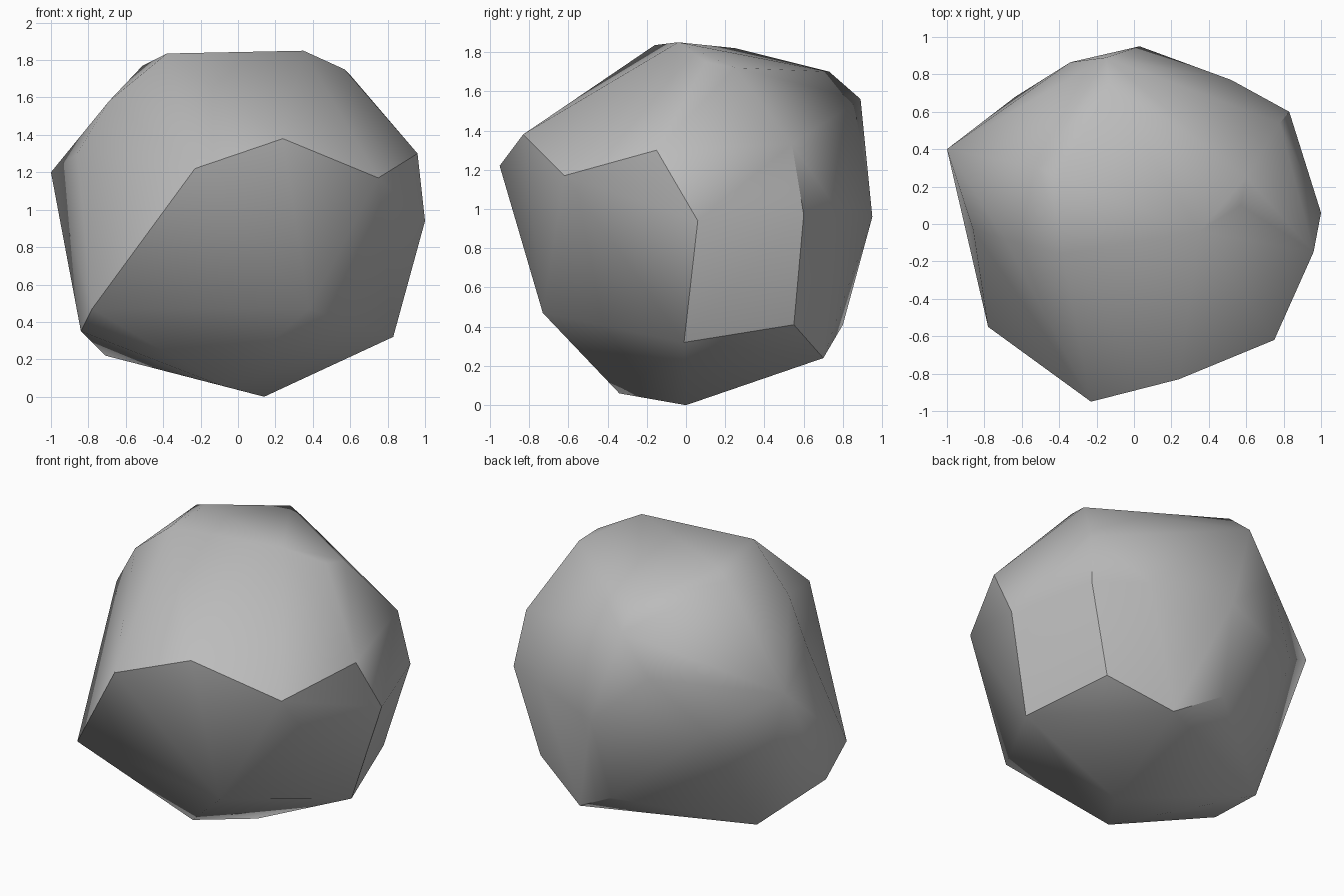
import bpy, bmesh, math
from mathutils import Vector

cube = bpy.data.objects.get("Cube")
if cube:
    bpy.data.objects.remove(cube, do_unlink=True)

# Stone colour
stone = bpy.data.materials.new("grey stone")
stone.use_nodes = True
grey = (0.5, 0.5, 0.5, 1)
stone.diffuse_color = grey
stone.node_tree.nodes["Principled BSDF"].inputs["Base Color"].default_value = grey

# Corners of the chipped boulder
base = [(-.09, -.34, .06), (.14, 0, 0), (.83, -.01, .32), (.67, .55, .41),
        (.28, .7, .24), (-.02, .8, .41), (-.71, .28, .22), (-.84, -.25, .35)]
waist = [(-1, .4, 1.2), (-.78, -.55, .47), (.38, -.73, .47), (-.23, -.95, 1.22),
         (.24, -.83, 1.38), (.75, -.62, 1.17), (.96, -.15, 1.3), (1, .06, .94),
         (.83, .6, .97), (.78, .54, 1.33), (.52, .77, 1), (.03, .95, .96),
         (-.34, .865, 1.3), (-.635, .68, .95), (-.86, -.03, 1.3)]
crown = [(-.69, -.08, 1.58), (-.38, -.16, 1.835), (.35, -.04, 1.85), (.57, .1, 1.75),
         (.6, .25, 1.72), (-.15, .89, 1.56), (-.13, .73, 1.7), (-.4, .25, 1.82),
         (-.51, .3, 1.77)]

# Boulder: tight skin over the corners
bm = bmesh.new()
for corner in base + waist + crown:
    bm.verts.new(Vector(corner))
bmesh.ops.convex_hull(bm, input=bm.verts)
bmesh.ops.recalc_face_normals(bm, faces=bm.faces)
mesh = bpy.data.meshes.new("boulder")
bm.to_mesh(mesh)
bm.free()
boulder = bpy.data.objects.new("boulder", mesh)
mesh.materials.append(stone)
bpy.context.collection.objects.link(boulder)

# Soft facets with crisp broken edges
bpy.ops.object.select_all(action='DESELECT')
boulder.select_set(True)
bpy.context.view_layer.objects.active = boulder
bpy.ops.object.shade_smooth_by_angle(angle=math.radians(40))
